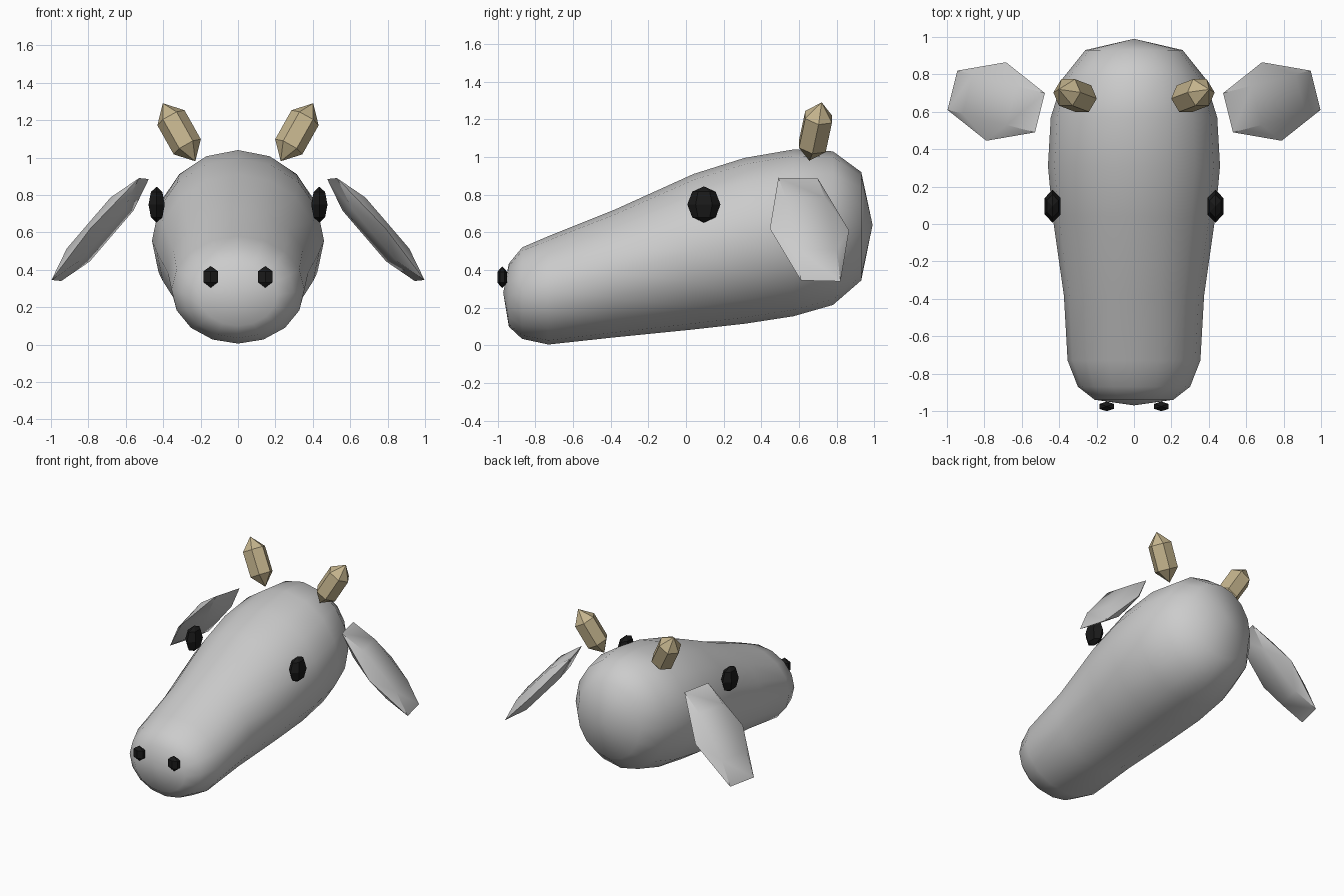
import bpy
from math import sin, cos, pi, radians
from mathutils import Vector

cube = bpy.data.objects.get("Cube")
if cube:
    bpy.data.objects.remove(cube)


def material(name, rgb):
    mat = bpy.data.materials.new(name)
    mat.use_nodes = True
    mat.diffuse_color = (*rgb, 1)
    bsdf = mat.node_tree.nodes["Principled BSDF"]
    bsdf.inputs["Base Color"].default_value = (*rgb, 1)
    bsdf.inputs["Roughness"].default_value = 0.8
    return mat


grey = material("hide grey", (0.6, 0.6, 0.6))
tan = material("horn tan", (0.56, 0.46, 0.27))
black = material("eye black", (0.01, 0.01, 0.01))


def loft(name, rings, start, end, mat, smooth_angle=None):
    """Skin equal rings of points and close both ends with a pole."""
    n = len(rings[0])
    verts = [p for ring in rings for p in ring] + [start, end]
    first, last = len(verts) - 2, len(verts) - 1
    tail = (len(rings) - 1) * n
    faces = []
    for i in range(n):
        j = (i + 1) % n
        faces.append((first, j, i))
        faces.append((last, tail + i, tail + j))
        for r in range(0, tail, n):
            faces.append((r + i, r + j, r + n + j, r + n + i))
    mesh = bpy.data.meshes.new(name)
    mesh.from_pydata(verts, [], faces)
    # Make the faces point outwards
    volume = sum(f.area * f.normal.dot(f.center - (start + end) / 2)
                 for f in mesh.polygons)
    if volume < 0:
        mesh.flip_normals()
    mesh.materials.append(mat)
    if smooth_angle:
        mesh.shade_smooth()
        mesh.set_sharp_from_angle(angle=radians(smooth_angle))
    obj = bpy.data.objects.new(name, mesh)
    bpy.context.collection.objects.link(obj)
    return obj


def spheroid(name, centre, pole, u, v, segments, steps, mat, smooth_angle=None):
    """Low-poly ellipsoid given by its pole axis and two cross axes."""
    rings = []
    for k in range(1, steps):
        t = pi * k / steps
        rings.append([centre - pole * cos(t)
                      + (u * cos(a) + v * sin(a)) * sin(t)
                      for a in (2 * pi * i / segments for i in range(segments))])
    return loft(name, rings, centre - pole, centre + pole, mat, smooth_angle)


# Head: elliptical sections as (y, half width, bottom, top)
sections = [
    (-0.94, 0.21, 0.10, 0.435), (-0.87, 0.30, 0.035, 0.52),
    (-0.73, 0.355, 0.005, 0.58), (-0.38, 0.375, 0.043, 0.72),
    (0.04, 0.435, 0.085, 0.91), (0.31, 0.46, 0.115, 0.995),
    (0.57, 0.445, 0.155, 1.04), (0.78, 0.38, 0.215, 1.03),
    (0.93, 0.26, 0.345, 0.92),
]
rings = []
for y, w, low, high in sections:
    mid, h = (low + high) / 2, (high - low) / 2
    rings.append([Vector((w * sin(a), y, mid + h * cos(a)))
                  for a in (pi * i / 8 for i in range(16))])
loft("head", rings, Vector((0, -0.97, 0.28)), Vector((0, 0.99, 0.64)), grey, 80)

# Paired parts
for side, s in (("left", 1), ("right", -1)):
    def vec(x, y, z):
        return Vector((s * x, y, z))

    # Horn: six-sided crystal leaning outwards
    axis = vec(0.087, 0.033, 0.155)
    across = vec(0.873, 0, -0.487) * 0.096
    depth = axis.cross(across).normalized() * 0.096
    spheroid(side + "_horn", vec(0.315, 0.687, 1.135), axis, across, depth,
             6, 3, tan)

    # Ear: flat hanging leaf
    width = vec(0.0525, -0.21, 0.005)
    length = vec(-0.234, -0.06, 0.2725) / sin(pi / 3)
    thick = width.cross(length).normalized() * 0.065
    spheroid(side + "_ear", vec(0.737, 0.655, 0.615), width, length, thick,
             6, 3, grey, 40)

    # Eye and nostril
    spheroid(side + "_eye", vec(0.435, 0.095, 0.748), vec(0, 0, 0.096),
             vec(0, 0.088, 0), vec(0.05, 0, 0), 6, 4, black)
    spheroid(side + "_nostril", vec(0.146, -0.975, 0.362), vec(0, 0, 0.058),
             vec(0, 0.03, 0), vec(0.053, 0, 0), 6, 3, black)
